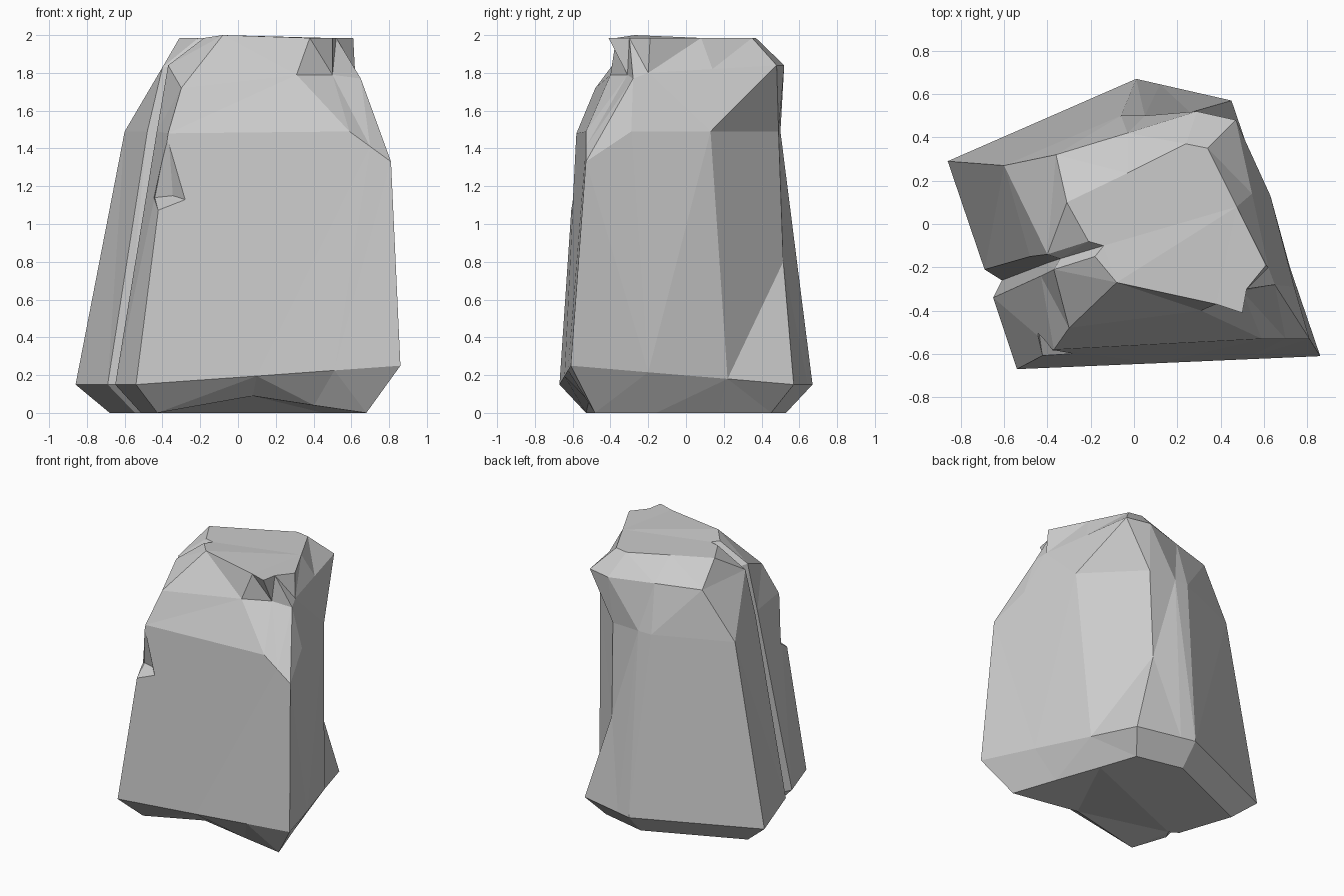
import bpy, bmesh
from mathutils import Vector

if "Cube" in bpy.data.objects:
    bpy.data.objects.remove(bpy.data.objects["Cube"])

# Rings of the rock, counter-clockwise from the back-left corner
foot = [(-.86, .29, .15), (-.69, -.21, .15), (-.61, -.26, .15), (-.65, -.34, .15),
        (-.54, -.67, .15), (.10, -.643, .195), (.51, -.625, .225), (.86, -.61, .25),
        (.72, -.20, .215), (.57, .22, .18), (.45, .57, .15), (.12, .645, .15), (.01, .67, .15)]
shoulder = [(-.60, .27, 1.49), (-.48, -.15, 1.49), (-.40, -.18, 1.49), (-.43, -.24, 1.49),
            (-.37, -.58, 1.48), (.59, -.53, 1.49), (.70, -.53, 1.41), (.81, -.53, 1.33),
            (.74, -.29, 1.49), (.63, .13, 1.49), (.27, .49, 1.49), (.05, .50, 1.49), (-.06, .50, 1.49)]
neck = [(-.36, .32, 1.84), (-.40, -.14, 1.83), (-.34, -.16, 1.83), (-.37, -.21, 1.84),
        (-.30, -.48, 1.72), (.31, -.40, 1.79), (.50, -.31, 1.79), (.65, -.28, 1.77),
        (.62, -.20, 1.80), (.545, .14, 1.82), (.47, .48, 1.84), (.29, .52, 1.84), (-.03, .42, 1.84)]
crown = [(-.31, .10), (-.21, -.08), (-.14, -.10), (-.18, -.15), (-.08, -.27), (.38, -.37),
         (.50, -.41), (.52, -.30), (.61, -.19), (.475, .08), (.34, .35), (.24, .37), (-.03, .235)]

# Underside is the foot ring drawn in, lifted a little under the front
lift = {5: .09, 6: .04}
base = [(x * .79, y * .79, lift.get(i, 0)) for i, (x, y, z) in enumerate(foot)]
top = [(x, y, 2.0 if i == 4 else 1.985) for i, (x, y) in enumerate(crown)]


def add_object(name, bm):
    bmesh.ops.recalc_face_normals(bm, faces=bm.faces[:])
    mesh = bpy.data.meshes.new(name)
    bm.to_mesh(mesh)
    bm.free()
    obj = bpy.data.objects.new(name, mesh)
    bpy.context.collection.objects.link(obj)
    return obj


# Faceted boulder lofted through the rings
bm = bmesh.new()
rings = [[bm.verts.new(p) for p in ring] for ring in (base, foot, shoulder, neck, top)]
n = len(foot)
for low, high in zip(rings, rings[1:]):
    for i in range(n):
        j = (i + 1) % n
        bm.faces.new((low[i], low[j], high[j], high[i]))
bm.faces.new(rings[0][::-1])
bm.faces.new(rings[-1])

# Hollowed back-right edge with a broad chamfer above it
corner, upper, side = rings[1][10], rings[2][10], rings[2][9]
edge = bm.edges.get((corner, upper))
_, dent = bmesh.utils.edge_split(edge, corner, .5)
dent.co = (.26, .515, .80)
bmesh.ops.connect_vert_pair(bm, verts=[dent, side])
bmesh.ops.triangulate(bm, faces=bm.faces[:])
rock = add_object("boulder", bm)

# Wedge chip on the front left corner
bm = bmesh.new()
for p in [(-.37, -.60, 1.50), (-.345, -.53, 1.15), (-.44, -.49, 1.14),
          (-.42, -.63, 1.06), (-.25, -.63, 1.12), (-.55, -.80, 1.15)]:
    bm.verts.new(Vector(p))
bmesh.ops.convex_hull(bm, input=bm.verts[:])
chip = add_object("chip_cutter", bm)
chip.hide_render = True
chip.hide_viewport = True

cut = rock.modifiers.new("chip", 'BOOLEAN')
cut.operation = 'DIFFERENCE'
cut.solver = 'EXACT'
cut.object = chip
